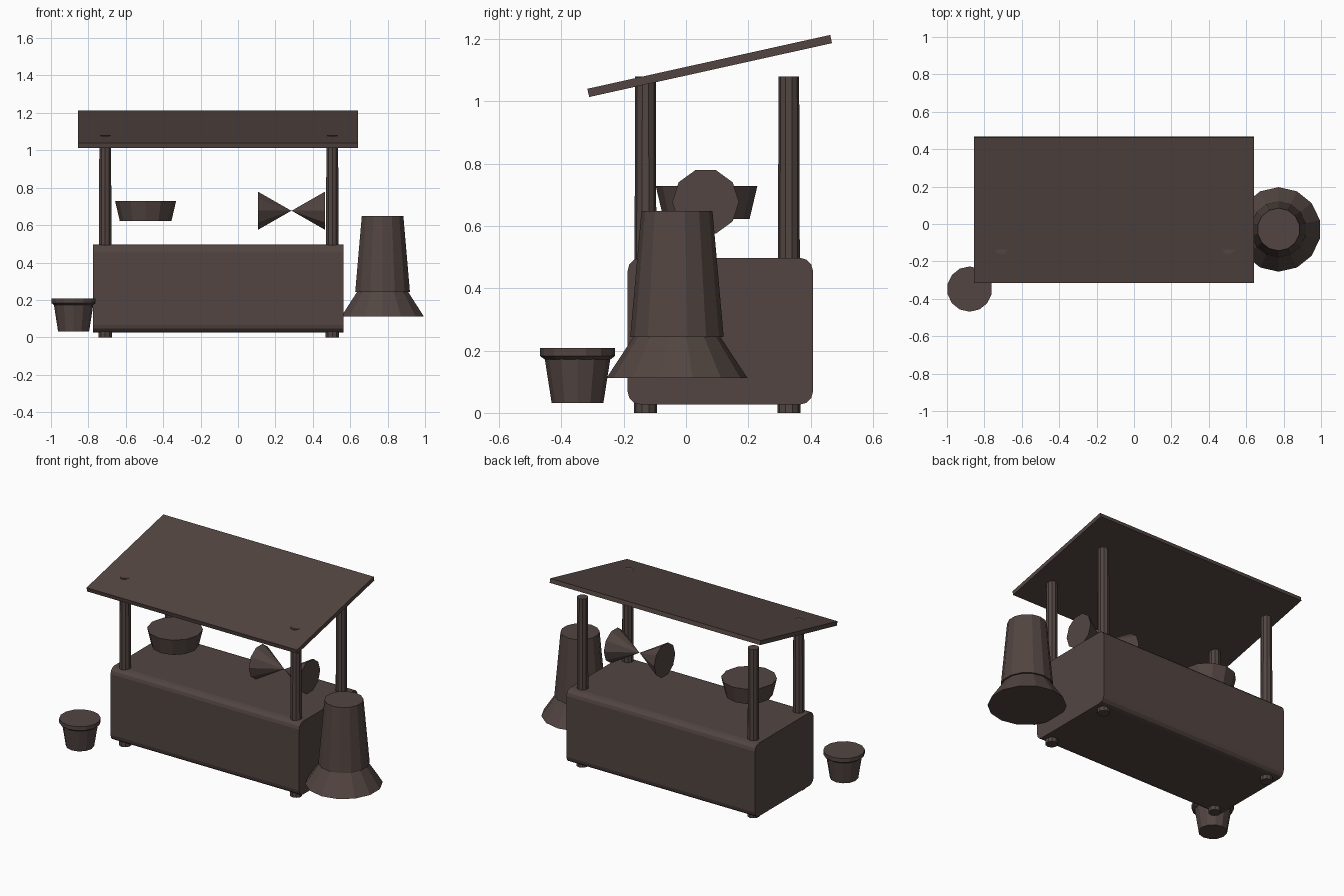
import bpy, bmesh, math
from mathutils import Matrix, Vector

if "Cube" in bpy.data.objects:
    bpy.data.objects.remove(bpy.data.objects["Cube"])


def make_object(name, bm, loc, rot=(0, 0, 0)):
    bmesh.ops.recalc_face_normals(bm, faces=bm.faces)
    mesh = bpy.data.meshes.new(name)
    bm.to_mesh(mesh)
    bm.free()
    mat = bpy.data.materials.get("dark_wood")
    if not mat:
        mat = bpy.data.materials.new("dark_wood")
        mat.diffuse_color = (0.085, 0.06, 0.053, 1)
        mat.use_nodes = True
        mat.node_tree.nodes["Principled BSDF"].inputs["Base Color"].default_value = mat.diffuse_color
    mesh.materials.append(mat)
    ob = bpy.data.objects.new(name, mesh)
    ob.location, ob.rotation_euler = loc, rot
    bpy.context.collection.objects.link(ob)
    return ob


def frustum(name, loc, z0, z1, r0, r1, sides, rot=(0, 0, 0)):
    """Capped, flat-faced tapered cylinder from z0 to z1 along its own axis."""
    bm = bmesh.new()
    bmesh.ops.create_cone(bm, cap_ends=True, segments=sides, radius1=r0, radius2=r1,
                          depth=z1 - z0, matrix=Matrix.Translation((0, 0, (z0 + z1) / 2)))
    return make_object(name, bm, loc, rot)


def box(name, loc, size, rot=(0, 0, 0), round_x=0):
    """Box, optionally with the edges along x rounded."""
    bm = bmesh.new()
    bmesh.ops.create_cube(bm, size=1)
    bmesh.ops.scale(bm, vec=Vector(size), verts=bm.verts)
    if round_x:
        edges = [e for e in bm.edges
                 if abs(e.verts[0].co.x - e.verts[1].co.x) > size[0] / 2]
        bmesh.ops.bevel(bm, geom=edges, offset=round_x, segments=3, profile=0.5,
                        affect='EDGES')
    return make_object(name, bm, loc, rot)


# Counter body and sloping roof
box("counter", (-0.105, 0.11, 0.262), (1.34, 0.594, 0.47), round_x=0.04)
box("roof", (-0.107, 0.076, 1.113), (1.495, 0.798, 0.027), (math.radians(12.5), 0, 0))

# Four posts running from the ground through the counter
for side, x in (("left", -0.71), ("right", 0.504)):
    for end, y in (("front", -0.13), ("back", 0.33)):
        frustum(f"{end}_{side}_post", (x, y, 0), 0, 1.08, 0.037, 0.033, 10)

# Bowl above the counter
frustum("bowl", (-0.494, 0.066, 0), 0.622, 0.728, 0.138, 0.163, 12)

# Two cones meeting tip to tip
for name, x, turn in (("left_cone", 0.107, 1), ("right_cone", 0.465, -1)):
    frustum(name, (x, 0.063, 0.677), 0, 0.178, 0.107, 0, 10, (0, turn * math.pi / 2, 0))

# Large churn with a flared skirt
frustum("churn_body", (0.773, -0.029, 0), 0.243, 0.648, 0.15, 0.114, 14)
frustum("churn_skirt", (0.773, -0.029, 0), 0.112, 0.243, 0.226, 0.14, 14)

# Small bucket with a rim
bucket = (-0.879, -0.348, 0)
frustum("bucket_body", bucket, 0.032, 0.185, 0.083, 0.107, 12)
frustum("bucket_rim_underside", bucket, 0.172, 0.183, 0.106, 0.121, 14)
frustum("bucket_rim", bucket, 0.183, 0.208, 0.121, 0.121, 14)
